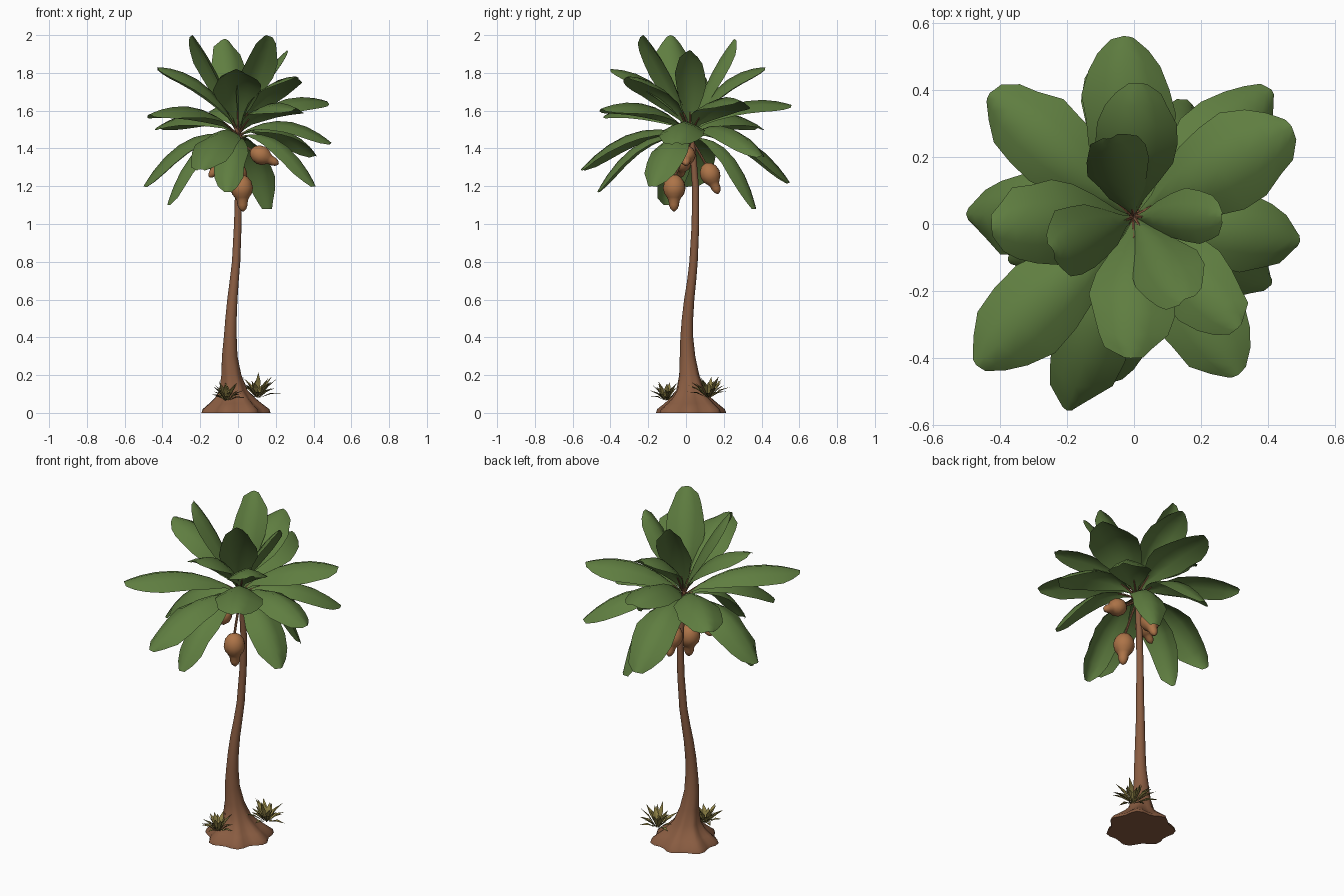
import bpy, bmesh, math, random
from mathutils import Vector

if "Cube" in bpy.data.objects:
    bpy.data.objects.remove(bpy.data.objects["Cube"])

random.seed(4)
TAU = 2 * math.pi


def material(name, rgb):
    m = bpy.data.materials.new(name)
    m.diffuse_color = (*rgb, 1)
    m.use_nodes = True
    m.node_tree.nodes["Principled BSDF"].inputs["Base Color"].default_value = m.diffuse_color
    return m


LEAF = material("leaf green", (0.115, 0.208, 0.052))
BARK = material("bark brown", (0.25, 0.107, 0.053))
FRUIT = material("fruit orange brown", (0.42, 0.175, 0.065))
OLIVE = material("grass olive", (0.27, 0.22, 0.06))
DARK = material("grass dark olive", (0.17, 0.14, 0.04))


def finish(bm, name, mats, smooth=True):
    me = bpy.data.meshes.new(name)
    bm.to_mesh(me)
    bm.free()
    ob = bpy.data.objects.new(name, me)
    bpy.context.collection.objects.link(ob)
    for m in mats:
        me.materials.append(m)
    if smooth:
        bpy.ops.object.select_all(action='DESELECT')
        ob.select_set(True)
        bpy.context.view_layer.objects.active = ob
        bpy.ops.object.shade_smooth_by_angle(angle=math.radians(50))
    return ob


def skin(bm, rings, closed=True):
    """Join successive rings of points with quads; cap the ends if closed."""
    rows = [[bm.verts.new(p) for p in r] for r in rings]
    n = len(rows[0])
    for a, b in zip(rows, rows[1:]):
        for i in range(n if closed else n - 1):
            j = (i + 1) % n
            bm.faces.new((a[i], a[j], b[j], b[i]))
    if closed:
        bm.faces.new(rows[0][::-1])
        bm.faces.new(rows[-1])


def tube(bm, path, radii, sides):
    """Round tube along a path of vectors."""
    rings = []
    for k, p in enumerate(path):
        d = (path[min(k + 1, len(path) - 1)] - path[max(k - 1, 0)]).normalized()
        u = d.orthogonal().normalized() if k == 0 else (u - d * u.dot(d)).normalized()
        v = d.cross(u)
        rings.append([p + radii[k] * (u * math.cos(TAU * i / sides) + v * math.sin(TAU * i / sides))
                      for i in range(sides)])
    skin(bm, rings)


def bezier(a, c, b, t):
    return a * (1 - t) ** 2 + c * (2 * t * (1 - t)) + b * t ** 2


# Trunk flaring into a lobed root mound: height, centre x, centre y, radius, lobe depth
TRUNK = [(0, -.017, .03, .178, .08), (.02, -.017, .03, .170, .09), (.05, -.018, .03, .132, .11),
         (.08, -.02, .028, .102, .09), (.12, -.026, .025, .074, .05), (.2, -.036, .017, .053, .02),
         (.3, -.044, .008, .041, 0), (.4, -.041, .004, .034, 0), (.5, -.037, .008, .030, 0),
         (.6, -.030, .017, .027, 0), (.7, -.02, .03, .024, 0), (.8, -.01, .04, .022, 0),
         (1.0, -.001, .05, .020, 0), (1.2, .003, .05, .018, 0), (1.38, .001, .037, .016, 0),
         (1.5, 0, .022, .012, 0)]
bm = bmesh.new()
SIDES = 32
rings = []
for z, cx, cy, r, lobe in TRUNK:
    ring = []
    for i in range(SIDES):
        a = TAU * i / SIDES
        rr = r * (1 + lobe * (math.cos(7 * a + .6) + .4 * math.sin(3 * a)))
        ring.append((cx + rr * math.cos(a), cy + rr * math.sin(a), z))
    rings.append(ring)
skin(bm, rings)
finish(bm, "trunk", [BARK])

# Fronds: tip x, tip y, tip z, full width, arch height
FRONDS = [
    # upright heart leaves
    (-.24, -.08, 2.0, .20, .06), (.15, -.225, 2.0, .20, .06),
    (-.07, .255, 1.98, .19, .06), (.26, .02, 1.92, .16, .07),
    # raised leaves
    (.01, .42, 1.83, .24, .15), (-.425, -.01, 1.83, .25, .15),
    (-.01, -.40, 1.82, .24, .15), (.31, -.31, 1.78, .22, .14),
    # spreading leaves
    (-.43, .39, 1.51, .25, .15), (-.47, -.42, 1.58, .25, .15), (.47, .29, 1.65, .27, .15),
    (-.03, .56, 1.63, .27, .15), (.31, -.45, 1.61, .25, .15),
    # arching leaves
    (-.50, .03, 1.20, .26, .19), (-.20, -.555, 1.29, .23, .18), (.41, .40, 1.36, .23, .17),
    (-.05, .55, 1.22, .25, .19), (.495, -.05, 1.43, .24, .16),
    # hanging leaves
    (.16, .37, 1.08, .18, .19), (-.375, -.11, 1.10, .17, .19),
    (-.06, -.47, 1.17, .17, .19), (.41, -.18, 1.20, .20, .18)]
# position along the leaf and share of full width there
OUTLINE = [(.04, .06), (.14, .22), (.27, .58), (.42, .86), (.58, 1.0), (.74, 1.0),
           (.87, .84), (.95, .58), (1.0, .26)]

for k, (x, y, z, width, arch) in enumerate(FRONDS):
    base = Vector((0, .022, 1.47 + .04 * (z - 1.5)))
    tip = Vector((x, y, z))
    flat = Vector((x, y - .022, 0)).normalized()
    span = tip - base
    side = Vector((-flat.y, flat.x, 0))
    up = side.cross(span).normalized()
    if up.z < 0:
        up = -up
    # bend sideways for upright leaves, upward for hanging ones
    ctrl = base + span * .48 + (up * .5 + Vector((0, 0, .5))).normalized() * arch * 1.2
    bm = bmesh.new()
    rows = []
    for t, w in OUTLINE:
        p = bezier(base, ctrl, tip, t)
        d = ((ctrl - base) * (1 - t) + (tip - ctrl) * t).normalized()
        n = d.cross(side).normalized()
        if n.dot(up) < 0:
            n = -n
        row = []
        for s in (-1, -.5, 0, .5, 1):
            half = width / 2 * w
            wob = random.uniform(-.010, .010) if abs(s) == 1 and t > .3 else 0
            row.append(p + side * (s * half + wob) - n * (abs(s) ** 1.4 * half * .48) - d * (abs(s) * w * .012))
        rows.append(row)
    skin(bm, rows, closed=False)
    for f in bm.faces:
        f.normal_update()
    if sum((f.normal.dot(up) * f.calc_area() for f in bm.faces)) < 0:
        bmesh.ops.reverse_faces(bm, faces=bm.faces[:])
    finish(bm, f"frond_{k + 1}", [LEAF])
    # leaf stalk
    bm = bmesh.new()
    tube(bm, [bezier(base, ctrl, tip, t) - up * .004 for t in (0, .1, .2)], (.007, .005, .003), 6)
    finish(bm, f"frond_stalk_{k + 1}", [BARK])

# Fruits: body centre, pointing direction, scale
PROFILE = [(-.075, .012), (-.064, .034), (-.038, .053), (-.005, .060), (.025, .053), (.045, .038),
           (.062, .029), (.085, .027), (.105, .019), (.118, .005)]
FRUITS = [((.02, -.062, 1.185), (.05, -.02, -1), 1.0),
          ((-.005, .13, 1.258), (0, .42, -1), .9),
          ((.125, .0, 1.362), (1, 0, -.5), .85),
          ((-.09, -.02, 1.32), (-.7, -.1, -.8), .8)]
for k, (c, d, s) in enumerate(FRUITS):
    c, d = Vector(c), Vector(d).normalized()
    bm = bmesh.new()
    tube(bm, [c + d * (h * s) for h, r in PROFILE], [r * s for h, r in PROFILE], 14)
    finish(bm, f"fruit_{k + 1}", [FRUIT])
    # fruit stalk
    top = c - d * .06 * s
    root = Vector((0, .03, 1.44))
    bm = bmesh.new()
    mid = (top + root) / 2 - d * .03
    tube(bm, [bezier(root, mid, top, t / 4) for t in range(5)], [.007] * 5, 6)
    finish(bm, f"fruit_stalk_{k + 1}", [BARK])

# Grass tufts on the mound: centre, blade length
for k, (cx, cy, cz, size) in enumerate([(-.06, -.105, .065, .105), (.105, .12, .08, .13)]):
    bm = bmesh.new()
    count = 24
    for i in range(count):
        a = TAU * i * .382 + random.uniform(-.2, .2)
        rise = .2 + 1.1 * i / count
        length = size * random.uniform(.7, 1.1)
        out = Vector((math.cos(a), math.sin(a), 0))
        side = Vector((-out.y, out.x, 0))
        root = Vector((cx, cy, cz)) + out * .008
        end = root + out * length * math.cos(rise) + Vector((0, 0, length * math.sin(rise)))
        mid = (root + end) / 2 + Vector((0, 0, .014))
        w = .014
        r, e, m = bm.verts.new(root), bm.verts.new(end), bm.verts.new(mid - Vector((0, 0, .006)))
        for sgn in (-1, 1):
            q = bm.verts.new(mid + side * w * sgn)
            for tri in ((r, m, q), (m, e, q)):
                f = bm.faces.new(tri if sgn < 0 else tri[::-1])
                f.material_index = 1 if i % 4 == 0 else 0
                f.normal_update()
                if f.normal.z < 0:
                    f.normal_flip()
    finish(bm, f"grass_tuft_{k + 1}", [OLIVE, DARK], smooth=False)
